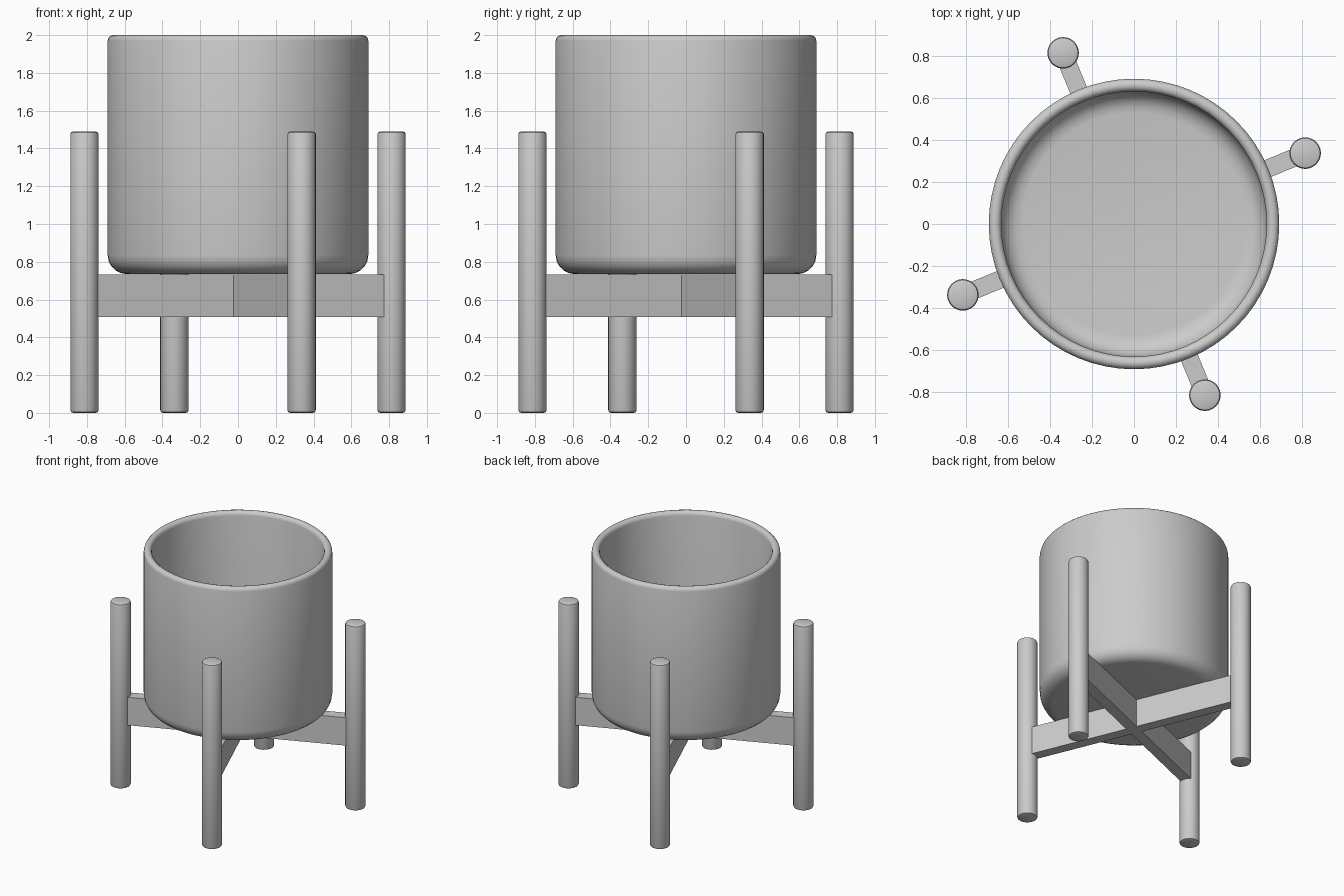
import bpy, bmesh, math
from mathutils import Matrix

cube = bpy.data.objects.get("Cube")
if cube:
    bpy.data.objects.remove(cube, do_unlink=True)

TURN = math.radians(22.5)
LEG_DISTANCE = 0.88

grey = bpy.data.materials.new("light grey")
grey.use_nodes = True
colour = (0.6, 0.6, 0.6, 1)
grey.diffuse_color = colour
grey.node_tree.nodes["Principled BSDF"].inputs["Base Color"].default_value = colour


def add_object(name, bm, angle=40):
    bmesh.ops.recalc_face_normals(bm, faces=bm.faces)
    mesh = bpy.data.meshes.new(name)
    bm.to_mesh(mesh)
    bm.free()
    mesh.materials.append(grey)
    obj = bpy.data.objects.new(name, mesh)
    bpy.context.collection.objects.link(obj)
    bpy.ops.object.select_all(action='DESELECT')
    obj.select_set(True)
    bpy.context.view_layer.objects.active = obj
    bpy.ops.object.shade_smooth_by_angle(angle=math.radians(angle))
    return obj


def lathe(name, profile, sides):
    """Spin an (r, z) profile that starts and ends on the axis."""
    bm = bmesh.new()
    verts = [bm.verts.new((r, 0, z)) for r, z in profile]
    edges = [bm.edges.new(pair) for pair in zip(verts, verts[1:])]
    bmesh.ops.spin(bm, geom=verts + edges, axis=(0, 0, 1), cent=(0, 0, 0),
                   angle=math.tau, steps=sides, use_duplicate=False)
    bmesh.ops.remove_doubles(bm, verts=bm.verts, dist=0.0005)
    return add_object(name, bm)


def arc(r, z, radius, start, end, steps=5):
    angles = [math.radians(start + (end - start) * i / steps) for i in range(steps + 1)]
    return [(r + radius * math.cos(a), z + radius * math.sin(a)) for a in angles]


# Pot: rounded base, straight wall, rounded rim and hollow inside
pot = [(0, 0.735)] + arc(0.59, 0.835, 0.1, -90, 0)
pot += arc(0.66, 1.97, 0.03, 0, 180, 6)
pot += arc(0.53, 0.895, 0.1, 0, -90) + [(0, 0.795)]
lathe("pot", pot, 64)

# Legs: round posts with softened ends
leg = [(0, 0)] + arc(0.06, 0.015, 0.015, -90, 0, 2)
leg += arc(0.06, 1.475, 0.015, 0, 90, 2) + [(0, 1.49)]
for i, name in enumerate(("left_leg", "back_leg", "right_leg", "front_leg")):
    post = lathe(name, leg, 24)
    a = TURN + i * math.pi / 2
    post.location = (LEG_DISTANCE * math.cos(a), LEG_DISTANCE * math.sin(a), 0)

# Crossed beams under the pot
for i, name in enumerate(("side_beam", "front_back_beam")):
    bm = bmesh.new()
    bmesh.ops.create_cube(bm, size=1, matrix=Matrix.Diagonal((1.68, 0.085, 0.225, 1)))
    beam = add_object(name, bm)
    beam.location.z = 0.62
    beam.rotation_euler.z = TURN + i * math.pi / 2
